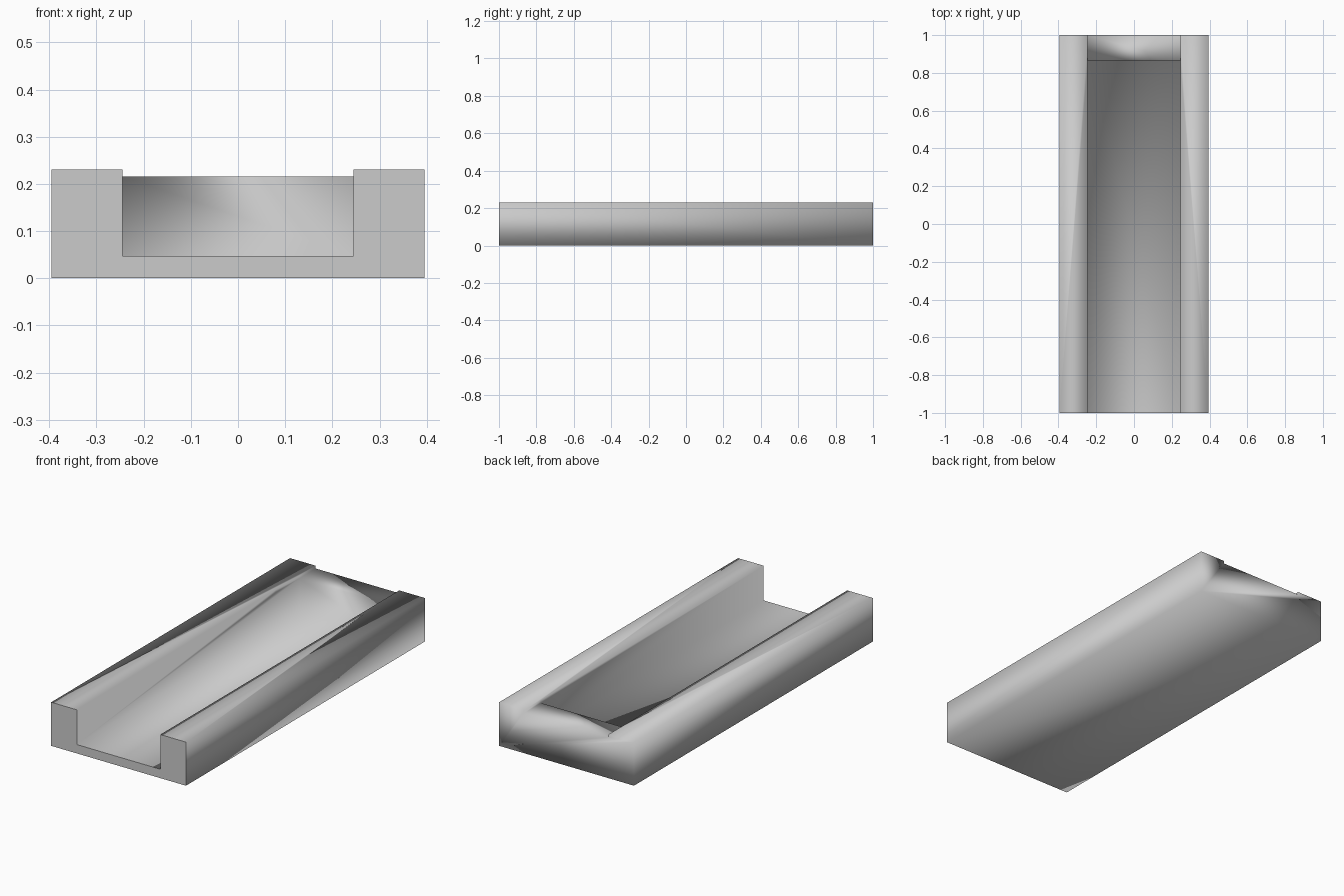
import bpy

if "Cube" in bpy.data.objects:
    bpy.data.objects.remove(bpy.data.objects["Cube"], do_unlink=True)

grey = bpy.data.materials.new("light_grey")
grey.use_nodes = True
grey.diffuse_color = (0.6, 0.6, 0.6, 1)
grey.node_tree.nodes["Principled BSDF"].inputs["Base Color"].default_value = grey.diffuse_color

HALF_W, TROUGH, TOP = 0.395, 0.245, 0.231
FLOOR, WALL_TOP, WALL_Y = 0.047, 0.216, 0.865


def box(name, low, high):
    mid = [(a + b) / 2 for a, b in zip(low, high)]
    bpy.ops.mesh.primitive_cube_add(size=1, location=mid)
    ob = bpy.context.object
    ob.name = name
    ob.scale = [b - a for a, b in zip(low, high)]
    bpy.ops.object.transform_apply(location=True, rotation=False, scale=True)
    ob.data.materials.append(grey)
    return ob


def cut(ob, cutter):
    cutter.hide_render = True
    mod = ob.modifiers.new("cut", "BOOLEAN")
    mod.operation, mod.solver, mod.object = "DIFFERENCE", "EXACT", cutter
    bpy.context.view_layer.objects.active = ob
    bpy.ops.object.modifier_apply(modifier=mod.name)
    bpy.data.objects.remove(cutter, do_unlink=True)


# Solid block with a trough open at the front and a lowered back wall
tray = box("channel_tray", (-HALF_W, -1, 0), (HALF_W, 1, TOP))
cut(tray, box("trough_cutter", (-TROUGH, -2, FLOOR), (TROUGH, WALL_Y, 1)))
cut(tray, box("wall_cutter", (-TROUGH, WALL_Y - 0.2, WALL_TOP), (TROUGH, 2, 1)))

# Soft shading all round, with a crisp flat front end
mesh = tray.data
for face in mesh.polygons:
    face.use_smooth = face.normal.y > -0.9 or face.center.y > -0.9
for edge in mesh.edges:
    edge.use_edge_sharp = all(mesh.vertices[v].co.y < -0.99 for v in edge.vertices)
